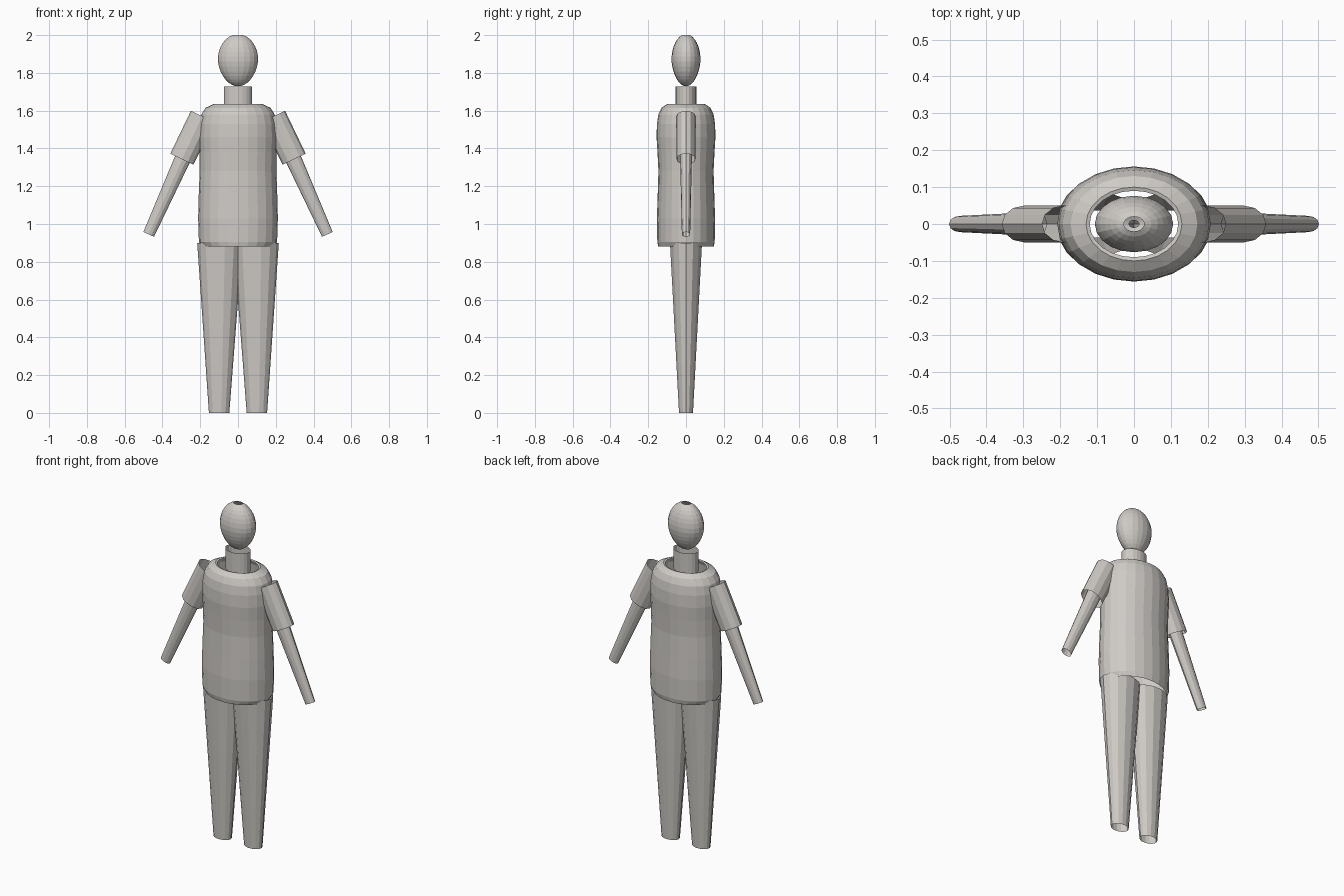
import bpy, bmesh
from math import sin, cos, pi, radians
from mathutils import Vector

cube = bpy.data.objects.get("Cube")
if cube:
    bpy.data.objects.remove(cube)

clay = bpy.data.materials.new("warm grey clay")
clay.use_nodes = True
colour = (0.62, 0.595, 0.565, 1)
clay.diffuse_color = colour
clay.node_tree.nodes["Principled BSDF"].inputs["Base Color"].default_value = colour


def tube(name, rings, sides, tilt=False):
    """Open tube through rings of (x, z, half width, half depth)."""
    bm = bmesh.new()
    first, last = rings[0], rings[-1]
    axis = Vector((last[0] - first[0], 0, last[1] - first[1])).normalized()
    across = Vector((axis.z, 0, -axis.x)) if tilt else Vector((1, 0, 0))
    loops = []
    for x, z, w, d in rings:
        loop = []
        for i in range(sides):
            a = 2 * pi * i / sides
            loop.append(bm.verts.new(Vector((x, 0, z)) + across * w * cos(a) + Vector((0, d * sin(a), 0))))
        loops.append(loop)
    for low, high in zip(loops, loops[1:]):
        for i in range(sides):
            j = (i + 1) % sides
            bm.faces.new((low[i], low[j], high[j], high[i]))
    mesh = bpy.data.meshes.new(name)
    bm.to_mesh(mesh)
    bm.free()
    mesh.materials.append(clay)
    obj = bpy.data.objects.new(name, mesh)
    bpy.context.collection.objects.link(obj)
    return obj


# Egg-shaped head, open at the crown
head = []
for k in range(15):
    a = radians(-82 + 157 * k / 14)
    taper = 1 - 0.1 * max(0, -sin(a))
    z = 1.868 + (0.137 if a > 0 else 0.139) * sin(a)
    head.append((0, z, 0.107 * cos(a) * taper, 0.077 * cos(a) * taper))
tube("head", head, 20)

# Neck
tube("neck", [(0, 1.61, 0.075, 0.055), (0, 1.728, 0.075, 0.055)], 20)

# Shirt with rounded shoulders, a collar lip and a hem
shirt = [(0.88, 0.19, 0.147), (0.905, 0.207, 0.152), (1.03, 0.211, 0.154),
         (1.15, 0.208, 0.15), (1.28, 0.203, 0.146), (1.38, 0.204, 0.151),
         (1.46, 0.208, 0.156), (1.53, 0.204, 0.154), (1.58, 0.194, 0.146),
         (1.615, 0.172, 0.13), (1.635, 0.13, 0.1), (1.632, 0.12, 0.09)]
tube("shirt", [(0, z, w, d) for z, w, d in shirt], 24)

# Paired limbs
for side, s in (("left", 1), ("right", -1)):
    tube(side + "_leg", [(s * 0.1, 0, 0.054, 0.038), (s * 0.096, 0.9, 0.12, 0.087)], 14)
    tube(side + "_sleeve", [(s * 0.297, 1.343, 0.068, 0.05), (s * 0.188, 1.57, 0.068, 0.05)], 12, True)
    tube(side + "_arm", [(s * 0.473, 0.945, 0.031, 0.022), (s * 0.275, 1.385, 0.044, 0.032)], 12, True)
